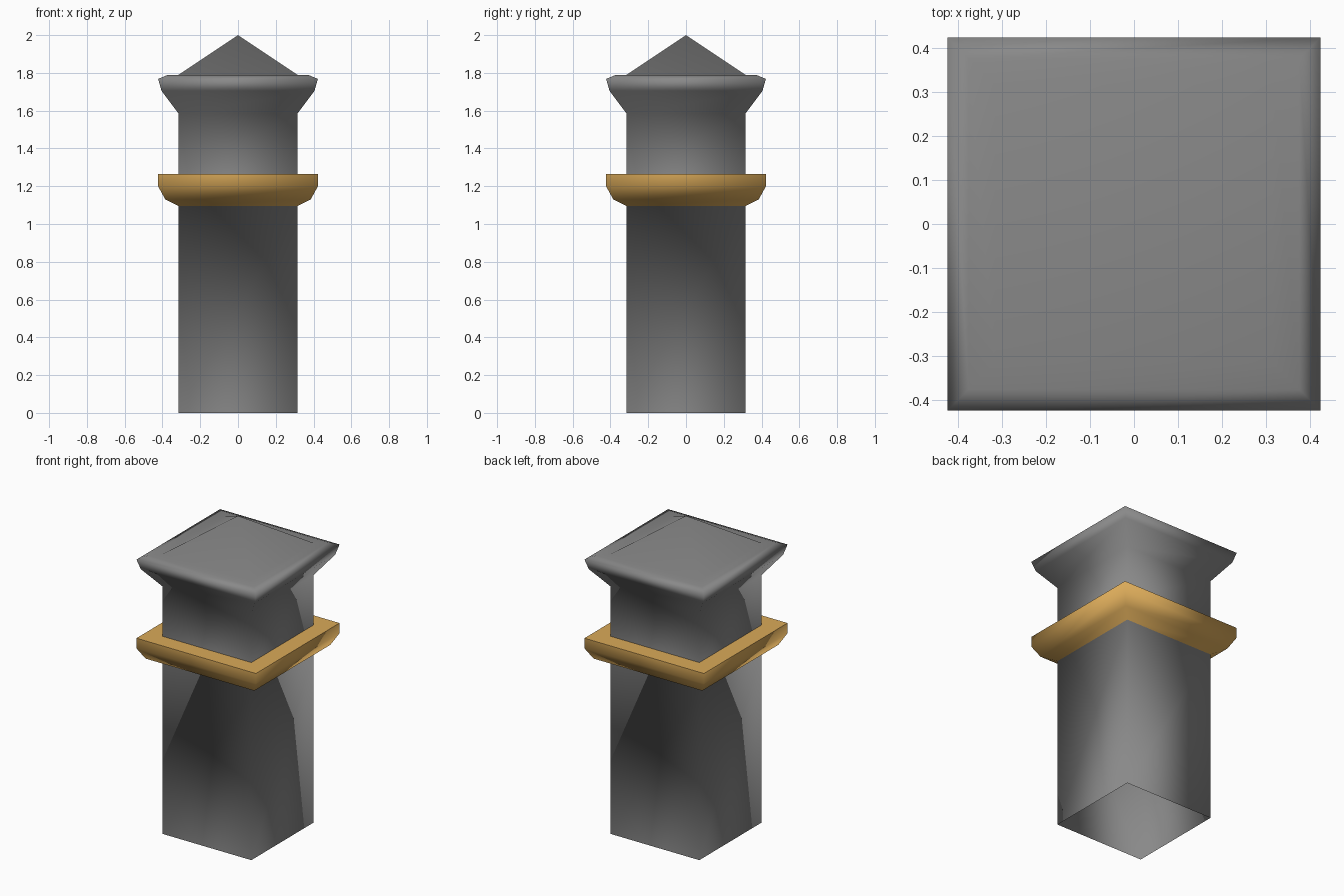
import bpy, bmesh

if "Cube" in bpy.data.objects:
    bpy.data.objects.remove(bpy.data.objects["Cube"])

def material(name, rgb):
    m = bpy.data.materials.new(name)
    m.diffuse_color = (*rgb, 1)
    m.use_nodes = True
    m.node_tree.nodes["Principled BSDF"].inputs["Base Color"].default_value = m.diffuse_color
    return m

stone = material("grey stone", (0.25, 0.25, 0.25))
gold = material("gold", (0.70, 0.40, 0.10))

def square_loft(name, profile, gold_from=None, flat_last=False, apex=None):
    """Stack square rings given as (half width, z); strips from index gold_from are gold."""
    bm = bmesh.new()
    rings = [[bm.verts.new((sx * h, sy * h, z))
              for sx, sy in ((-1, -1), (1, -1), (1, 1), (-1, 1))] for h, z in profile]
    strips = len(rings) - 1
    for s in range(strips):
        for i in range(4):
            j = (i + 1) % 4
            f = bm.faces.new((rings[s][i], rings[s][j], rings[s + 1][j], rings[s + 1][i]))
            f.smooth = not (flat_last and s == strips - 1)
            if gold_from is not None and s >= gold_from:
                f.material_index = 1
    if apex is not None:
        tip = bm.verts.new((0, 0, apex))
        for i in range(4):
            f = bm.faces.new((rings[-1][i], rings[-1][(i + 1) % 4], tip))
            f.smooth = True
    me = bpy.data.meshes.new(name)
    bm.to_mesh(me)
    bm.free()
    me.materials.append(stone)
    me.materials.append(gold)
    ob = bpy.data.objects.new(name, me)
    bpy.context.collection.objects.link(ob)
    return ob

# Open-bottomed shaft flowing into the gold collar with a flat ledge on top
square_loft("shaft_and_collar",
            [(0.315, 0), (0.315, 1.095), (0.385, 1.13), (0.423, 1.20),
             (0.423, 1.265), (0.315, 1.265)], gold_from=1, flat_last=True)

# Neck, flared cap and pyramid top
square_loft("neck_and_cap",
            [(0.315, 1.265), (0.315, 1.585), (0.405, 1.705), (0.423, 1.768),
             (0.375, 1.788), (0.315, 1.79)], apex=2.0)
